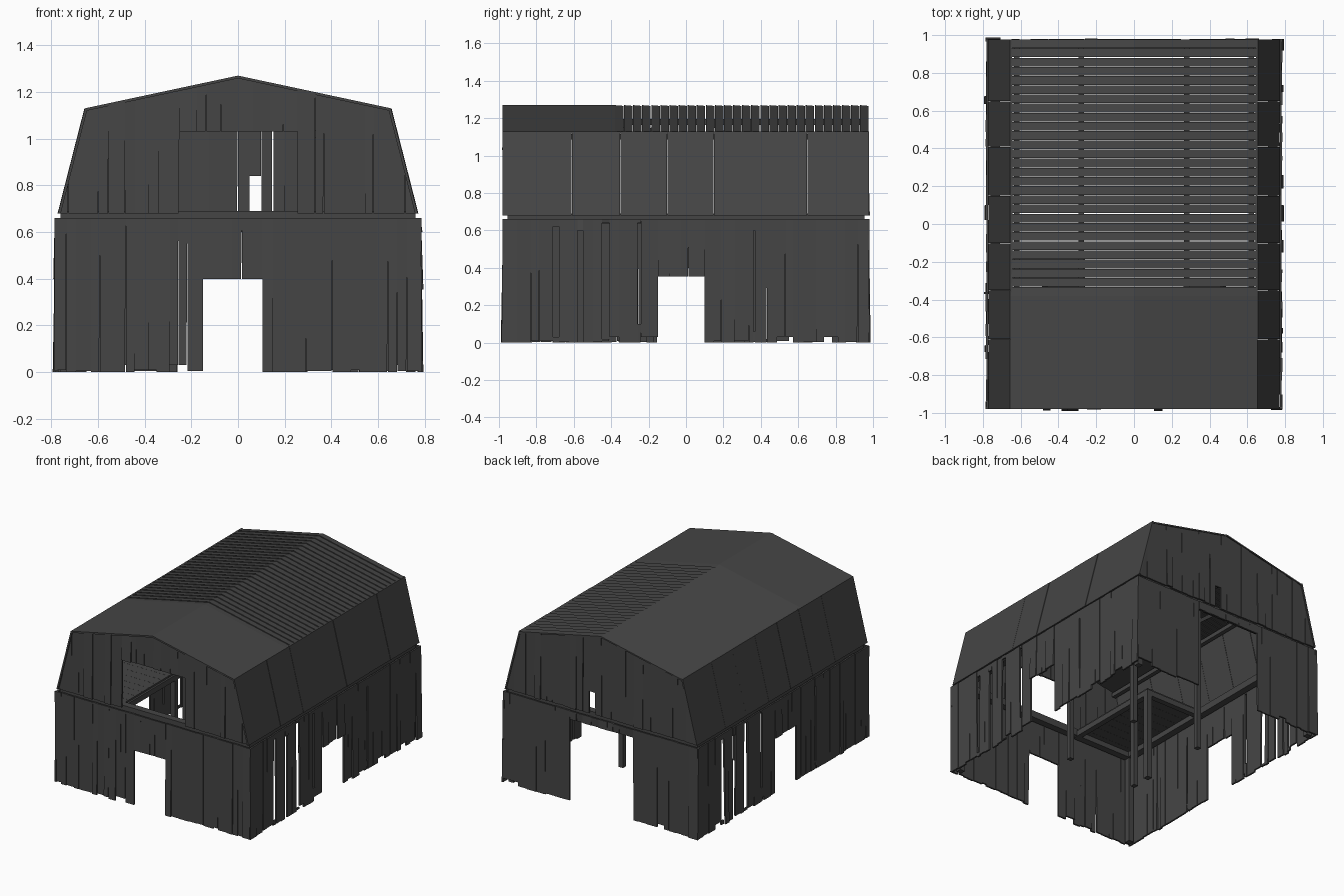
import bpy, bmesh, random, math
from mathutils import Vector

if "Cube" in bpy.data.objects:
    bpy.data.objects.remove(bpy.data.objects["Cube"])

random.seed(7)
mat = bpy.data.materials.new("weathered_wood")
mat.diffuse_color = (0.06, 0.06, 0.06, 1)
mat.use_nodes = True
mat.node_tree.nodes["Principled BSDF"].inputs["Base Color"].default_value = mat.diffuse_color


def finish(bm, name):
    bmesh.ops.recalc_face_normals(bm, faces=bm.faces)
    me = bpy.data.meshes.new(name)
    bm.to_mesh(me)
    bm.free()
    me.materials.append(mat)
    ob = bpy.data.objects.new(name, me)
    bpy.context.collection.objects.link(ob)
    return ob


def slab(bm, pts, shift):
    """Closed board: an outline of points and its copy moved by shift."""
    a = [bm.verts.new(p) for p in pts]
    b = [bm.verts.new(Vector(p) + Vector(shift)) for p in pts]
    n = len(a)
    bm.faces.new(a)
    bm.faces.new(b[::-1])
    for i in range(n):
        bm.faces.new((a[i], b[i], b[(i + 1) % n], a[(i + 1) % n]))


def beam(bm, p, q, w=0.04):
    """Square timber between two points."""
    p, q = Vector(p), Vector(q)
    d = (q - p).normalized()
    s = d.cross(Vector((0, 0, 1)) if abs(d.z) < 0.9 else Vector((0, 1, 0))).normalized() * w / 2
    t = d.cross(s).normalized() * w / 2
    slab(bm, [p + s + t, p - s + t, p - s - t, p + s - t], q - p)


def roof_z(x):
    x = abs(x)
    return 1.27 - x * 0.14 / 0.655 if x < 0.655 else 1.13 - (x - 0.655) * 0.45 / 0.115


def board_wall(name, axis, side, plane, half, z0, top, holes, breaks=()):
    """Random-width vertical boards, left out where a hole (u0, u1, z0, z1) is."""
    bm = bmesh.new()

    def pt(u, z, off):
        d = side * (plane + off)
        return (u, d, z) if axis == 'y' else (d, u, z)

    marks = sorted({-half, half, *breaks, *[h[0] for h in holes], *[h[1] for h in holes]})
    cuts = [marks[0]]
    for m in marks[1:]:
        while m - cuts[-1] > 0.09:
            cuts.append(cuts[-1] + random.uniform(0.035, 0.08))
        cuts.append(m)
    shift = Vector(pt(0, 0, -0.012)) - Vector(pt(0, 0, 0))
    for a, b in zip(cuts, cuts[1:]):
        mid = (a + b) / 2
        spans = [(z0, None)]
        for h in sorted(holes):
            if h[0] < mid < h[1]:
                spans = ([(z0, h[2])] if h[2] > z0 + 0.01 else []) + [(h[3], None)]
        for lo, hi in spans:
            g = random.choice((0, 0, 0.001, 0.004)) if b - a > 0.02 else 0
            if lo == 0:                      # worn bottom ends
                lo += random.choice((0, 0, 0, 0.004, 0.01, 0.03))
            ta, tb = (hi, hi) if hi else (top(a), top(b))
            if min(ta, tb) < lo + 0.005:
                ta, tb = max(ta, lo + 0.005), max(tb, lo + 0.005)
            o1, o2 = random.uniform(0, 0.006), random.uniform(0, 0.006)
            if random.random() < 0.12:       # loose board springing outwards
                o2 += 0.01
            slab(bm, [pt(a, lo, o2), pt(b - g, lo, o2), pt(b, tb, o1), pt(a, ta, o1)], shift)
    return finish(bm, name)


# Lower walls
eave = lambda u: 0.66
board_wall("front_wall", 'y', -1, 0.975, 0.785, 0, eave, [(-0.15, 0.105, 0, 0.40)])
board_wall("back_wall", 'y', 1, 0.975, 0.785, 0, eave, [(-0.26, 0.25, 0, 0.60)])
gaps = [(-0.71, -0.68, 0.03, 0.62), (-0.58, -0.55, 0.0, 0.60),
        (-0.45, -0.41, 0.02, 0.64), (-0.26, -0.24, 0.1, 0.64), (0.36, 0.37, 0.06, 0.6)]
board_wall("right_wall", 'x', 1, 0.78, 0.98, 0, eave, [(-0.15, 0.10, 0, 0.355)] + gaps)
board_wall("left_wall", 'x', -1, 0.78, 0.98, 0, eave,
           [(-0.15, 0.10, 0, 0.40)] + [(-b, -a, c, d) for a, b, c, d in gaps])

# Gable walls under the roof
gable = lambda u: roof_z(u) - 0.008
kinks = (-0.655, 0, 0.655)
board_wall("front_gable", 'y', -1, 0.968, 0.765, 0.68, gable, [(-0.25, 0.255, 0.68, 1.03)], kinks)
board_wall("back_gable", 'y', 1, 0.968, 0.765, 0.68, gable,
           [(0.05, 0.10, 0.68, 0.84), (0.145, 0.152, 0.68, 1.03)], kinks)

# Roof: lapped boards on the upper slopes, wide panels on the steep lower slopes
for side, label in ((-1, "left"), (1, "right")):
    bm = bmesh.new()
    slab(bm, [(0, -0.98, 1.27), (0.655 * side, -0.98, 1.13),
              (0.655 * side, -0.38, 1.13), (0, -0.38, 1.27)], (0, 0, -0.012))
    n = 28
    step = 1.36 / n
    for i in range(n):
        a = -0.38 + i * step
        b = a + step - 0.003
        lift = 0.004
        slab(bm, [(0, a, 1.27), (0.655 * side, a, 1.13),
                  (0.655 * side, b, 1.13 - lift), (0, b, 1.27 - lift)], (0, 0, -0.010))
    finish(bm, label + "_upper_roof")

    bm = bmesh.new()
    seams = [-0.98, -0.61, -0.35, -0.10, 0.15, 0.41, 0.65, 0.98]
    for a, b in zip(seams, seams[1:]):
        o = random.uniform(0, 0.003)
        slab(bm, [((0.655 + o) * side, a, 1.13), ((0.77 + o) * side, a, 0.68),
                  ((0.77 + o) * side, b - 0.002, 0.68), ((0.655 + o) * side, b - 0.002, 1.13)],
             (-0.012 * side, 0, 0))
    finish(bm, label + "_lower_roof")

# Ring beams behind the joint between lower and upper walls
bm = bmesh.new()
for s in (-1, 1):
    beam(bm, (0.735 * s, -0.955, 0.665), (0.735 * s, 0.955, 0.665), 0.05)
    beam(bm, (-0.755, 0.93 * s, 0.665), (0.755, 0.93 * s, 0.665), 0.05)
finish(bm, "ring_beams")

# Corner and inner posts with braces and purlins
bm = bmesh.new()
for sx in (-1, 1):
    beam(bm, (0.62 * sx, -0.95, 1.10), (0.62 * sx, 0.95, 1.10), 0.03)
    for sy in (-1, 1):
        beam(bm, (0.74 * sx, 0.93 * sy, 0), (0.74 * sx, 0.93 * sy, 0.65))
        x, y = 0.28 * sx, 0.33 * sy
        beam(bm, (x, y, 0), (x, y, 1.19), 0.035)
        beam(bm, (x, y, 0.98), (x, y - 0.18 * sy, 1.17), 0.025)
        beam(bm, (x, y, 0.98), (x + 0.2 * sx, y, 1.14), 0.025)
    beam(bm, (0.28 * sx, -0.95, 1.18), (0.28 * sx, 0.95, 1.18), 0.03)
finish(bm, "posts_and_braces")

# Partial hay loft with its edge beams
bm = bmesh.new()
for i in range(10):
    a = -0.94 + i * 0.076
    slab(bm, [(-0.75, a, 0.69), (-0.27, a, 0.69), (-0.27, a + 0.075, 0.69), (-0.75, a + 0.075, 0.69)],
         (0, 0, -0.012))
finish(bm, "loft_floor")
bm = bmesh.new()
beam(bm, (-0.28, -0.93, 0.655), (-0.28, -0.18, 0.655))
beam(bm, (-0.74, -0.19, 0.655), (-0.26, -0.19, 0.655))
beam(bm, (-0.28, -0.19, 0), (-0.28, -0.19, 0.65))
finish(bm, "loft_beams")
